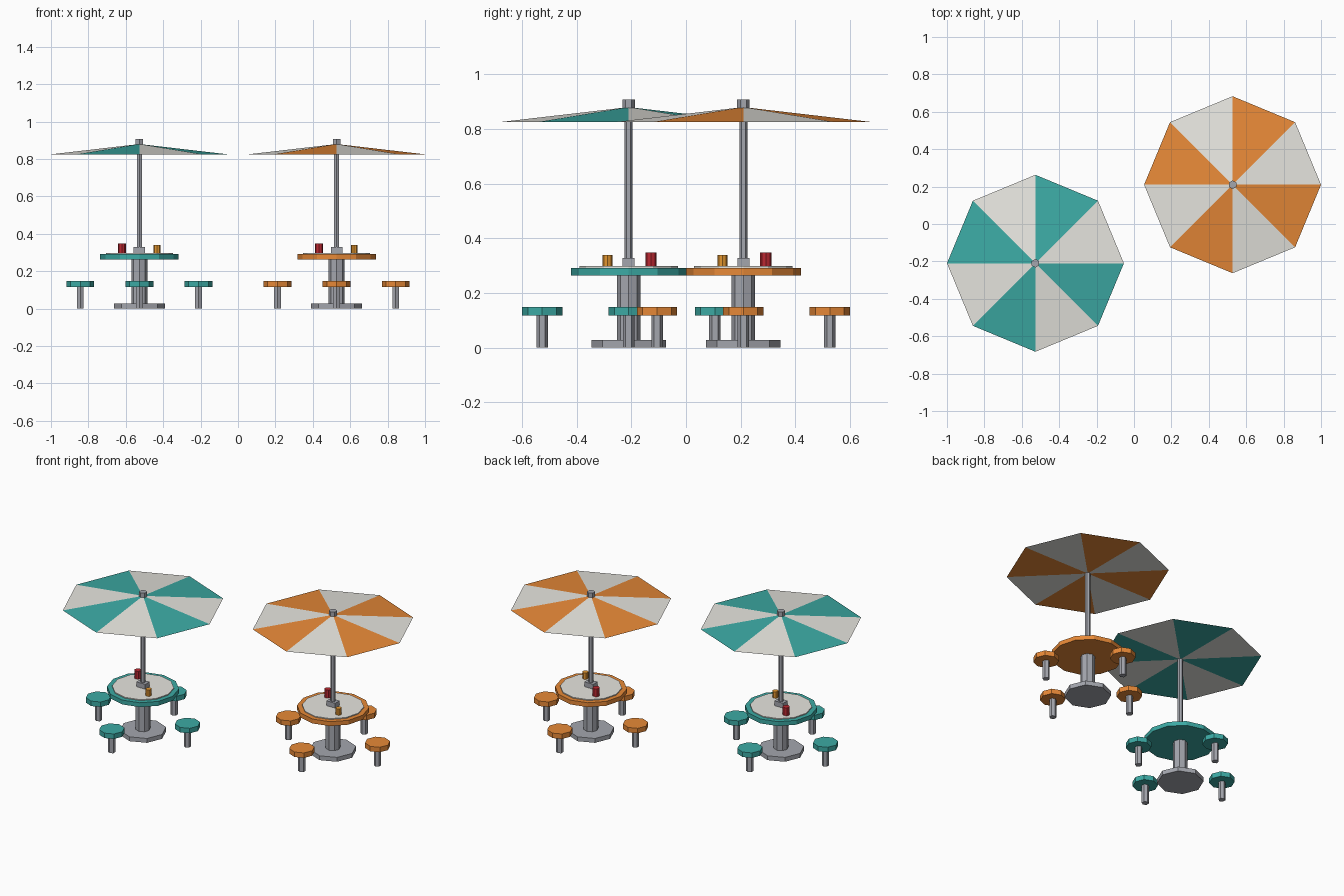
import bpy
import math

default = bpy.data.objects.get("Cube")
if default:
    bpy.data.objects.remove(default, do_unlink=True)


def material(name, rgb):
    mat = bpy.data.materials.new(name)
    mat.use_nodes = True
    color = (*rgb, 1.0)
    mat.diffuse_color = color
    mat.node_tree.nodes["Principled BSDF"].inputs["Base Color"].default_value = color
    return mat


TEAL = material("teal paint", (0.045, 0.40, 0.37))
ORANGE = material("orange paint", (0.83, 0.26, 0.04))
CREAM = material("off white", (0.81, 0.80, 0.75))
METAL = material("grey metal", (0.37, 0.38, 0.42))
RED = material("red plastic", (0.50, 0.022, 0.032))
AMBER = material("amber plastic", (0.78, 0.31, 0.03))


def prism(name, x, y, radius, low, high, sides, mat):
    """Upright flat-sided cylinder between two heights."""
    bpy.ops.mesh.primitive_cylinder_add(
        vertices=sides, radius=radius, depth=high - low,
        location=(x, y, (low + high) / 2))
    obj = bpy.context.object
    obj.name = name
    obj.data.materials.append(mat)
    return obj


def canopy(name, x, y, mat):
    """Shallow eight-sided cone with alternating coloured sectors."""
    low, high = 0.825, 0.88
    bpy.ops.mesh.primitive_cone_add(
        vertices=8, radius1=0.473, radius2=0, depth=high - low,
        end_fill_type='TRIFAN', location=(x, y, (low + high) / 2))
    obj = bpy.context.object
    obj.name = name
    obj.data.materials.append(CREAM)
    obj.data.materials.append(mat)
    for face in obj.data.polygons:
        angle = math.atan2(face.center.y, face.center.x) % math.tau
        face.material_index = int(angle / (math.pi / 4)) % 2


def table_set(label, cx, cy, paint):
    # Pedestal table
    prism(label + "_base_plate", cx, cy, 0.136, 0, 0.028, 8, METAL)
    prism(label + "_column", cx, cy, 0.043, 0.028, 0.265, 8, METAL)
    prism(label + "_table_rim", cx, cy, 0.21, 0.264, 0.292, 12, paint)
    prism(label + "_table_top", cx, cy, 0.18, 0.288, 0.298, 12, CREAM)

    # Umbrella with its holder block
    bpy.ops.mesh.primitive_cube_add(size=1, location=(cx, cy, 0.312))
    holder = bpy.context.object
    holder.name = label + "_umbrella_holder"
    holder.scale = (0.062, 0.044, 0.034)
    holder.data.materials.append(METAL)
    prism(label + "_pole", cx, cy, 0.015, 0.29, 0.88, 6, METAL)
    canopy(label + "_canopy", cx, cy, paint)
    prism(label + "_finial", cx, cy, 0.023, 0.865, 0.907, 6, METAL)

    # Condiment bottles
    prism(label + "_red_bottle", cx - 0.094, cy + 0.082, 0.021, 0.296, 0.349, 8, RED)
    prism(label + "_amber_bottle", cx + 0.094, cy - 0.077, 0.018, 0.296, 0.339, 8, AMBER)

    # Four stools around the table
    for i in range(4):
        angle = i * math.pi / 2
        x = cx + 0.316 * math.cos(angle)
        y = cy + 0.316 * math.sin(angle)
        prism(f"{label}_stool_leg_{i + 1}", x, y, 0.021, 0, 0.118, 6, METAL)
        prism(f"{label}_stool_seat_{i + 1}", x, y, 0.074, 0.117, 0.149, 8, paint)


table_set("teal", -0.527, -0.21, TEAL)
table_set("orange", 0.527, 0.21, ORANGE)
